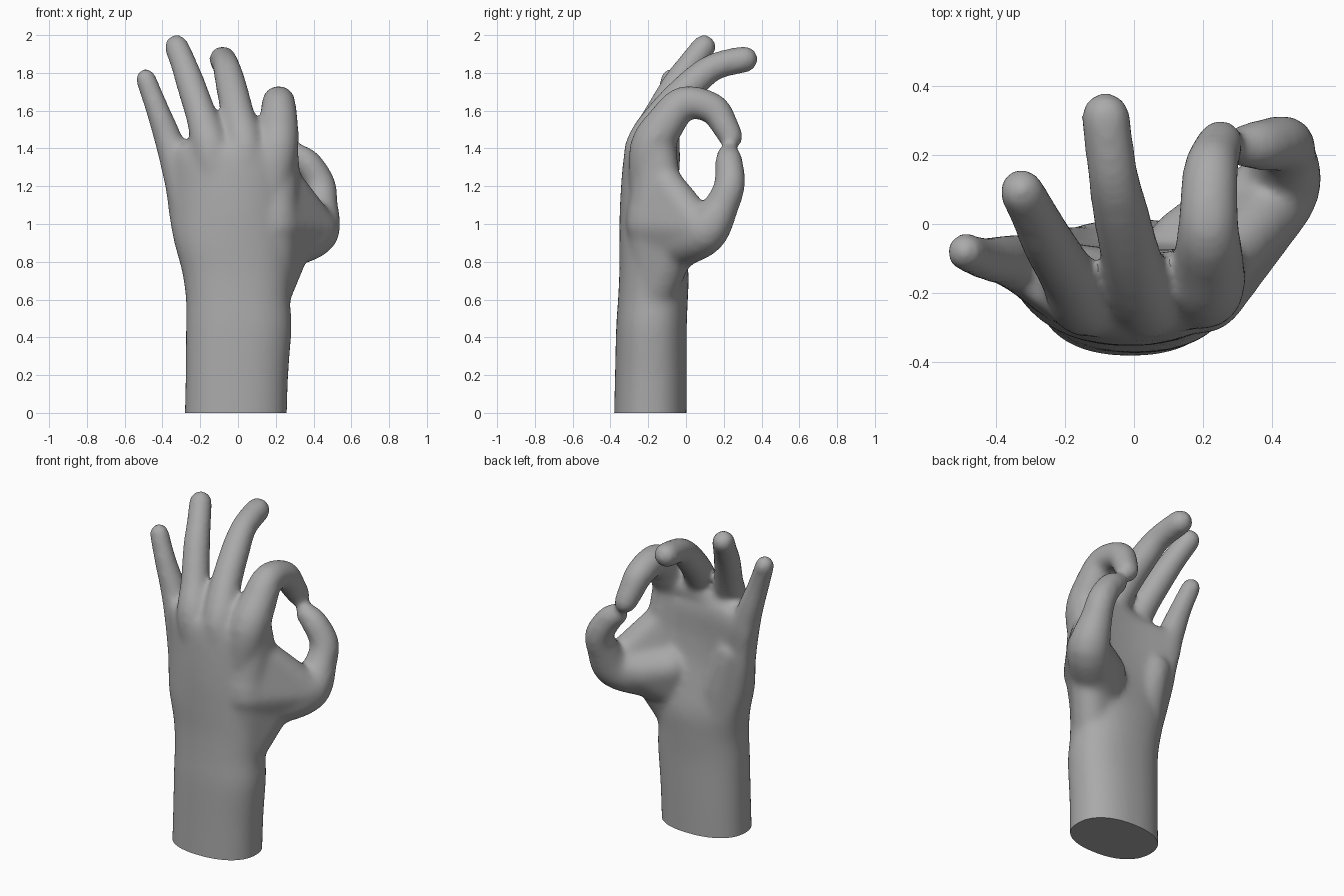
import bpy, bmesh, math
from mathutils import Vector

if "Cube" in bpy.data.objects:
    bpy.data.objects.remove(bpy.data.objects["Cube"], do_unlink=True)

skin = bpy.data.materials.new("plain grey")
skin.use_nodes = True
grey = (0.4, 0.4, 0.4, 1)
skin.diffuse_color = grey
skin.node_tree.nodes["Principled BSDF"].inputs["Base Color"].default_value = grey

body = bmesh.new()


def merge(part):
    """Add a finished closed piece to the body."""
    bmesh.ops.recalc_face_normals(part, faces=part.faces)
    mesh = bpy.data.meshes.new("piece")
    part.to_mesh(mesh)
    part.free()
    body.from_mesh(mesh)
    bpy.data.meshes.remove(mesh)


def smooth_path(rows, steps=4):
    """Smooth curve through rows of any length."""
    pts = [Vector(r) for r in rows]
    pts = [pts[0]] + pts + [pts[-1]]
    path = []
    for a, b, c, d in zip(pts, pts[1:], pts[2:], pts[3:]):
        for i in range(steps):
            t = i / steps
            path.append(b + (c - a) * (t / 2) + (a * 2 - b * 5 + c * 4 - d) * (t * t / 2)
                        + (b * 3 - a - c * 3 + d) * (t ** 3 / 2))
    return path + [pts[-1]]


def blob(*balls):
    """Convex skin around a few balls (x, y, z, radius)."""
    part = bmesh.new()
    for x, y, z, r in balls:
        ball = bmesh.ops.create_icosphere(part, subdivisions=3, radius=r)
        bmesh.ops.translate(part, verts=ball["verts"], vec=(x, y, z))
    hull = bmesh.ops.convex_hull(part, input=part.verts)
    inside = {e for e in hull["geom_interior"] if isinstance(e, bmesh.types.BMVert)}
    bmesh.ops.delete(part, geom=list(inside), context="VERTS")
    merge(part)


def finger(*joints):
    """Chain of tapered rounded segments along a smooth curve."""
    path = smooth_path(joints)
    for a, b in zip(path, path[1:]):
        blob(a, b)


def power(v, p):
    return math.copysign(abs(v) ** p, v)


def loft(sections, n=48):
    """Rounded sections (z, x, y, half width, half depth, arch) joined upwards."""
    part = bmesh.new()
    rings = []
    for z, cx, cy, rx, ry, arch in smooth_path(sections):
        ring = []
        for i in range(n):
            a = math.tau * i / n
            x = cx + rx * power(math.cos(a), 0.88)
            y = cy + ry * power(math.sin(a), 0.88) + arch * x * x
            ring.append(part.verts.new((x, y, z)))
        rings.append(ring)
    for low, high in zip(rings, rings[1:]):
        for i in range(n):
            j = (i + 1) % n
            part.faces.new((low[i], low[j], high[j], high[i]))
    part.faces.new(rings[0])
    part.faces.new(rings[-1])
    merge(part)


# Forearm, wrist and arched palm
loft([(-0.1, -0.013, -0.19, 0.27, 0.193, 0),
      (0.2, -0.006, -0.186, 0.272, 0.19, 0),
      (0.45, 0.004, -0.183, 0.28, 0.187, 0),
      (0.6, 0.0, -0.175, 0.276, 0.185, 0),
      (0.75, -0.005, -0.17, 0.292, 0.183, 0.1),
      (0.9, -0.02, -0.185, 0.318, 0.168, 0.3),
      (1.05, -0.028, -0.202, 0.338, 0.15, 0.6),
      (1.2, -0.038, -0.208, 0.347, 0.137, 0.75),
      (1.35, -0.05, -0.203, 0.357, 0.128, 0.75),
      (1.42, -0.045, -0.198, 0.335, 0.108, 0.7)])

# Heel pad on the little finger side
blob((-0.14, -0.13, 0.68, 0.12), (-0.17, -0.125, 0.9, 0.12), (-0.24, -0.1, 1.15, 0.085))

# Thumb mound, rising out of the wrist
blob((0.17, -0.165, 0.62, 0.11), (0.17, -0.11, 0.84, 0.13),
     (0.19, -0.18, 1.05, 0.135), (0.3, -0.04, 0.92, 0.105))
blob((0.17, -0.11, 0.84, 0.13), (0.15, -0.06, 0.97, 0.11),
     (0.28, 0.02, 0.95, 0.12), (0.41, 0.09, 0.96, 0.115), (0.2, -0.17, 1.05, 0.13))

# Web sweeping from the index knuckle down to the thumb
blob((0.215, -0.155, 1.4, 0.105), (0.24, -0.12, 1.24, 0.09), (0.19, -0.18, 1.05, 0.13))
blob((0.24, -0.125, 1.24, 0.09), (0.33, -0.03, 1.075, 0.085),
     (0.42, 0.07, 0.98, 0.105), (0.19, -0.18, 1.0, 0.14), (0.28, -0.04, 0.91, 0.125))

# Thumb
finger((0.28, -0.03, 0.9, 0.13), (0.415, 0.1, 0.96, 0.122),
       (0.438, 0.19, 1.1, 0.092), (0.435, 0.232, 1.21, 0.083),
       (0.37, 0.228, 1.32, 0.076), (0.318, 0.225, 1.362, 0.064))

# Bent index finger
finger((0.18, -0.2, 1.2, 0.1), (0.205, -0.185, 1.4, 0.115), (0.215, -0.11, 1.53, 0.105),
       (0.215, -0.01, 1.642, 0.09), (0.22, 0.14, 1.613, 0.083),
       (0.235, 0.2, 1.53, 0.075), (0.25, 0.237, 1.462, 0.067))

# Middle, ring and little fingers
finger((0.03, -0.22, 1.2, 0.1), (0.035, -0.222, 1.4, 0.105), (-0.002, -0.12, 1.58, 0.09),
       (-0.038, 0.03, 1.74, 0.083), (-0.062, 0.15, 1.833, 0.074),
       (-0.082, 0.31, 1.872, 0.073))
finger((-0.11, -0.215, 1.18, 0.1), (-0.145, -0.222, 1.4, 0.102), (-0.19, -0.15, 1.56, 0.085),
       (-0.25, -0.05, 1.74, 0.078), (-0.285, 0.02, 1.84, 0.071),
       (-0.325, 0.095, 1.938, 0.067))
finger((-0.27, -0.16, 1.05, 0.08), (-0.315, -0.12, 1.28, 0.088), (-0.373, -0.105, 1.46, 0.075),
       (-0.432, -0.1, 1.62, 0.063), (-0.488, -0.08, 1.768, 0.057))

# Webs between neighbouring fingers
webs = [(0.2, -0.15, 1.46, 0.075), (0.04, -0.16, 1.45, 0.08),
        (-0.15, -0.17, 1.41, 0.08), (-0.33, -0.11, 1.34, 0.075)]
for a, b in zip(webs, webs[1:]):
    blob(a, b)

# Fuse everything into one smooth skin
mesh = bpy.data.meshes.new("hand")
body.to_mesh(mesh)
body.free()
hand = bpy.data.objects.new("hand", mesh)
bpy.context.collection.objects.link(hand)
fuse = hand.modifiers.new("fuse", "REMESH")
fuse.mode = "VOXEL"
fuse.voxel_size = 0.014
soften = hand.modifiers.new("soften", "SMOOTH")
soften.factor = 0.5
soften.iterations = 28
fused = bpy.data.meshes.new_from_object(hand.evaluated_get(bpy.context.evaluated_depsgraph_get()))
hand.modifiers.clear()

# Cut the forearm flat at the base
bm = bmesh.new()
bm.from_mesh(fused)
cut = bmesh.ops.bisect_plane(bm, geom=bm.verts[:] + bm.edges[:] + bm.faces[:],
                             plane_co=(0, 0, 0), plane_no=(0, 0, 1), clear_inner=True)
rim = [e for e in cut["geom_cut"] if isinstance(e, bmesh.types.BMEdge)]
bmesh.ops.holes_fill(bm, edges=rim, sides=0)
bmesh.ops.recalc_face_normals(bm, faces=bm.faces)
bm.to_mesh(fused)
bm.free()
hand.data = fused
fused.materials.clear()
fused.materials.append(skin)

bpy.ops.object.select_all(action="DESELECT")
hand.select_set(True)
bpy.context.view_layer.objects.active = hand
bpy.ops.object.shade_smooth_by_angle(angle=math.radians(40))
